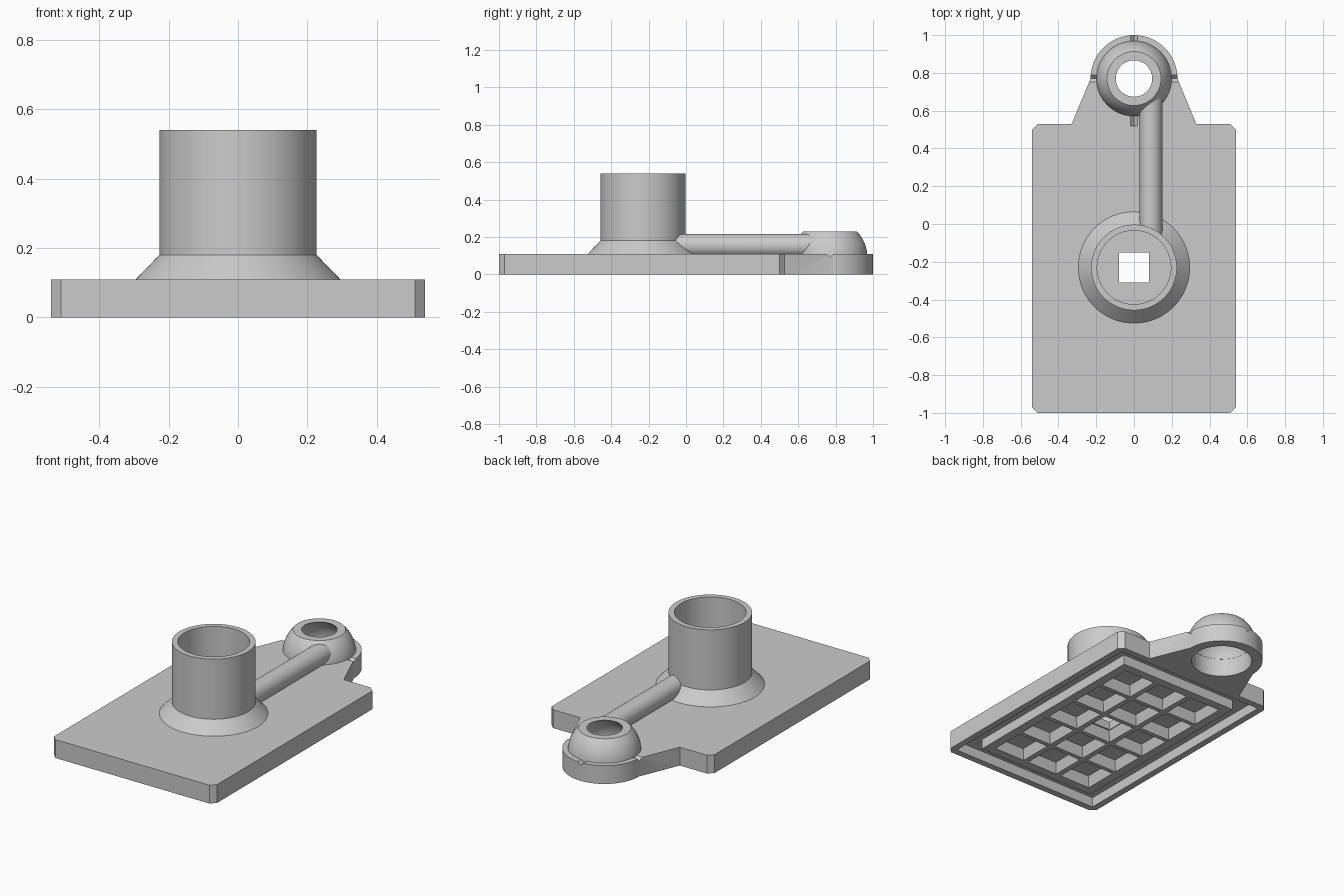
import bpy, bmesh
from math import sin, cos, pi, sqrt, radians, asin
from mathutils import Matrix

cube = bpy.data.objects.get("Cube")
if cube:
    bpy.data.objects.remove(cube, do_unlink=True)

grey = bpy.data.materials.new("light_grey")
grey.use_nodes = True
COLOUR = (0.6, 0.6, 0.6, 1)
grey.diffuse_color = COLOUR
grey.node_tree.nodes["Principled BSDF"].inputs["Base Color"].default_value = COLOUR

# Shared dimensions
TOP = 0.11            # plate top
TRAY = 0.06           # depth of the underside recess
MID_Y = -0.235        # middle of the rectangular plate
TUBE_Y = -0.23
BOSS_Y, BOSS_R = 0.77, 0.23
DOME_Z, DOME_OUT, DOME_IN = 0.09, 0.2, 0.17


def finish(name, bm):
    bmesh.ops.recalc_face_normals(bm, faces=bm.faces)
    mesh = bpy.data.meshes.new(name)
    bm.to_mesh(mesh)
    bm.free()
    obj = bpy.data.objects.new(name, mesh)
    bpy.context.collection.objects.link(obj)
    mesh.materials.append(grey)
    return obj


def loft(bm, lower, upper):
    """Closed solid between two matching outlines."""
    a = [bm.verts.new(p) for p in lower]
    b = [bm.verts.new(p) for p in upper]
    n = len(a)
    bm.faces.new(a)
    bm.faces.new(b)
    for i in range(n):
        j = (i + 1) % n
        bm.faces.new((a[i], a[j], b[j], b[i]))


def prism(bm, outline, z0, z1):
    loft(bm, [(x, y, z0) for x, y in outline], [(x, y, z1) for x, y in outline])


def rect(cx, cy, hx, hy):
    return [(cx - hx, cy - hy), (cx + hx, cy - hy), (cx + hx, cy + hy), (cx - hx, cy + hy)]


def circle(cy, r, n=64):
    return [(r * cos(2 * pi * i / n), cy + r * sin(2 * pi * i / n)) for i in range(n)]


def ring(name, profile, cy, n=64):
    """Closed (radius, z) profile turned around a vertical axis."""
    bm = bmesh.new()
    rows = [[bm.verts.new((x, y, z)) for x, y in circle(cy, r, n)] for r, z in profile]
    for k, row in enumerate(rows):
        nxt = rows[(k + 1) % len(rows)]
        for i in range(n):
            j = (i + 1) % n
            bm.faces.new((row[i], row[j], nxt[j], nxt[i]))
    return finish(name, bm)


def cut(obj, bm):
    cutter = finish(obj.name + "_cutter", bm)
    mod = obj.modifiers.new("cut", 'BOOLEAN')
    mod.operation, mod.solver, mod.object = 'DIFFERENCE', 'EXACT', cutter
    bpy.context.view_layer.objects.active = obj
    bpy.ops.object.modifier_apply(modifier="cut")
    bpy.data.objects.remove(cutter, do_unlink=True)


# Base plate with clipped corners and a rounded tab at the back
half = [(0.51, -1), (0.54, -0.97), (0.54, 0.5), (0.51, 0.53), (0.33, 0.53)]
arc = [(BOSS_R * cos(pi * i / 32), BOSS_Y + BOSS_R * sin(pi * i / 32)) for i in range(33)]
bm = bmesh.new()
prism(bm, half + arc + [(-x, y) for x, y in reversed(half)], 0, TOP)
plate = finish("base_plate", bm)

# Underside tray, square drain hole and boss bore
bm = bmesh.new()
prism(bm, rect(0, MID_Y, 0.5, 0.725), -0.1, TRAY)
cut(plate, bm)
bm = bmesh.new()
prism(bm, rect(0, TUBE_Y, 0.08, 0.08), -0.1, 0.2)
prism(bm, circle(BOSS_Y, DOME_IN), -0.1, 0.2)
cut(plate, bm)

# Four V-shaped index notches around the boss
bm = bmesh.new()
for k in range(4):
    turn = Matrix.Translation((0, BOSS_Y, TOP)) @ Matrix.Rotation(k * pi / 2, 4, 'Z')
    diamond = [(0.018, 0), (0, 0.018), (-0.018, 0), (0, -0.018)]
    loft(bm, [turn @ Matrix.Translation((0.195, y, z)).to_translation() for y, z in diamond],
         [turn @ Matrix.Translation((0.25, y, z)).to_translation() for y, z in diamond])
cut(plate, bm)

# Underside grid pad with flared square pockets
bm = bmesh.new()
prism(bm, rect(0, MID_Y, 0.4, 0.625), 0, TRAY + 0.005)
pad = finish("grid_pad", bm)
bm = bmesh.new()
for i in range(-1, 2):
    for j in range(-2, 3):
        cx, cy = i * 0.24, MID_Y + j * 0.234
        loft(bm, [(x, y, -0.01) for x, y in rect(cx, cy, 0.107, 0.107)],
             [(x, y, 0.08) for x, y in rect(cx, cy, 0.078, 0.078)])
cut(pad, bm)

# Upright tube with a conical foot
tube = ring("upright_tube", [(0.295, TOP), (0.227, 0.18), (0.227, 0.54),
                             (0.195, 0.54), (0.195, TOP)], TUBE_Y, 96)


# Hollow dome over the boss bore
def dome_arc(radius, steps=12):
    a0, a1 = asin((TOP - DOME_Z) / radius), asin((0.23 - DOME_Z) / radius)
    angles = [a0 + (a1 - a0) * i / steps for i in range(steps + 1)]
    return [(radius * cos(a), DOME_Z + radius * sin(a)) for a in angles]


dome = ring("socket_dome", dome_arc(DOME_OUT) + dome_arc(DOME_IN)[::-1], BOSS_Y)

# Round arm whose ends follow the tube and the dome
front, back = [], []
for i in range(32):
    a = 2 * pi * i / 32
    x, z = 0.09 + 0.06 * cos(a), 0.155 + 0.06 * sin(a)
    front.append((x, TUBE_Y + sqrt(0.21 ** 2 - x * x), z))
    back.append((x, BOSS_Y - sqrt(0.186 ** 2 - x * x - (z - DOME_Z) ** 2), z))
bm = bmesh.new()
loft(bm, front, back)
arm = finish("connecting_arm", bm)

# Smooth round surfaces, keep hard edges
bpy.ops.object.select_all(action='DESELECT')
for obj in (plate, pad, tube, dome, arm):
    obj.select_set(True)
bpy.context.view_layer.objects.active = plate
bpy.ops.object.shade_smooth_by_angle(angle=radians(30))
